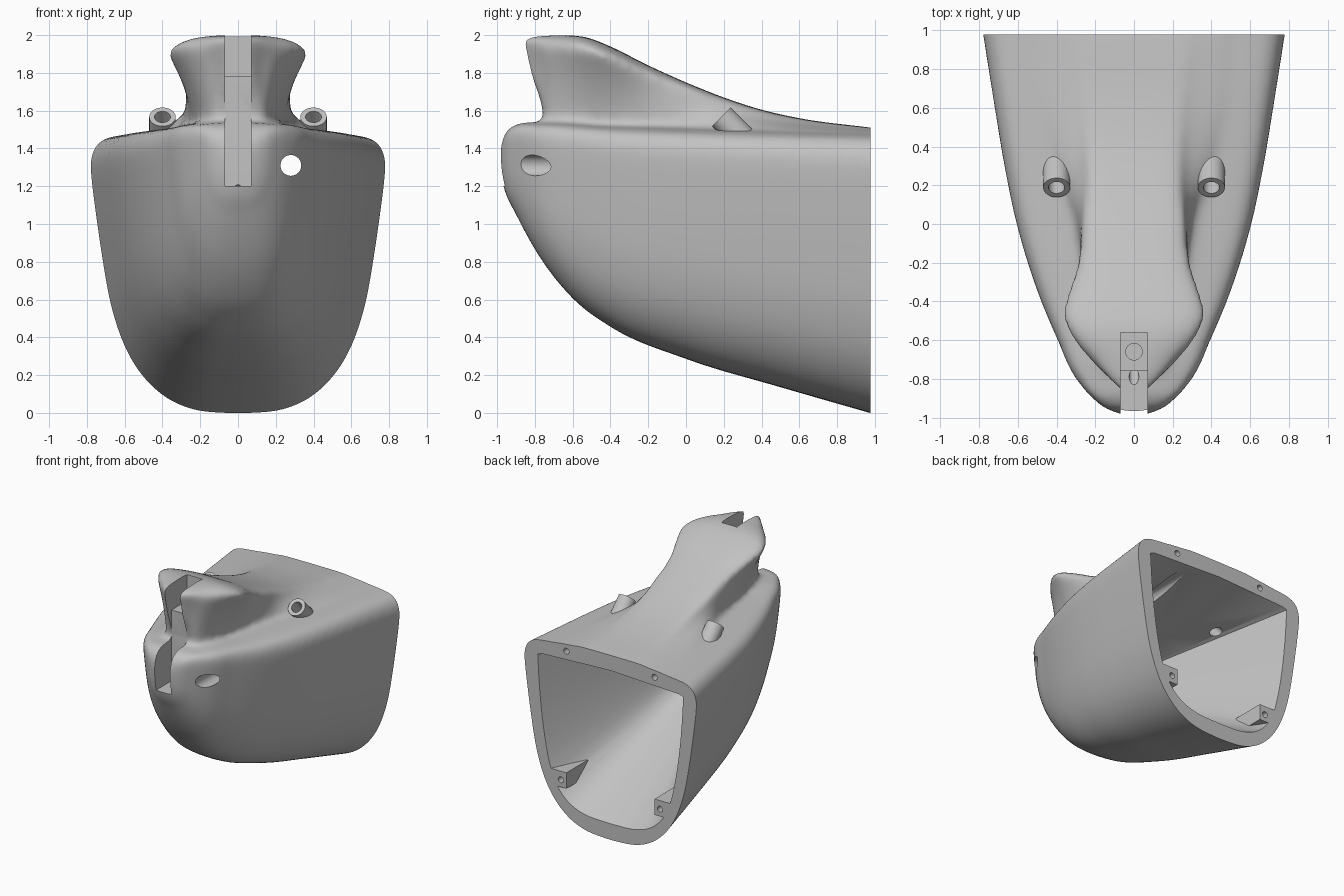
import bpy, bmesh, math
from mathutils import Vector, Matrix

if "Cube" in bpy.data.objects:
    bpy.data.objects.remove(bpy.data.objects["Cube"])

grey = bpy.data.materials.new("plain grey")
grey.use_nodes = True
COLOUR = (0.54, 0.54, 0.54, 1)
grey.diffuse_color = COLOUR
grey.node_tree.nodes["Principled BSDF"].inputs["Base Color"].default_value = COLOUR


def curve(keys, t):
    """Smooth interpolation through (t, value) keys."""
    gaps = [b[0] - a[0] for a, b in zip(keys, keys[1:])]
    slopes = [(b[1] - a[1]) / g for a, b, g in zip(keys, keys[1:], gaps)]
    if t <= keys[0][0]:
        return keys[0][1]
    if t >= keys[-1][0]:
        return keys[-1][1] + slopes[-1] * (t - keys[-1][0])
    tangents = [slopes[0]]
    for i in range(1, len(slopes)):
        tangents.append((gaps[i] * slopes[i - 1] + gaps[i - 1] * slopes[i])
                        / (gaps[i] + gaps[i - 1]))
    tangents.append(slopes[-1])
    i = next(i for i in range(len(gaps)) if t <= keys[i + 1][0])
    s = (t - keys[i][0]) / gaps[i]
    blend = s * s * (3 - 2 * s)
    bend = gaps[i] * s * (1 - s) * (tangents[i] * (1 - s) - tangents[i + 1] * s)
    return keys[i][1] * (1 - blend) + keys[i + 1][1] * blend + bend


def smooth_path(points):
    """Refine a 2D point list to a smooth line."""
    xs, zs = (list(enumerate(axis)) for axis in zip(*points))
    return [(curve(xs, i / 3), curve(zs, i / 3)) for i in range(3 * len(points) - 2)]


def finish(name, bm):
    bmesh.ops.recalc_face_normals(bm, faces=bm.faces)
    mesh = bpy.data.meshes.new(name)
    bm.to_mesh(mesh)
    bm.free()
    mesh.materials.append(grey)
    ob = bpy.data.objects.new(name, mesh)
    bpy.context.collection.objects.link(ob)
    return ob


def loft(name, stations, section):
    """Skin mirrored half sections (bottom centre to top centre) along y."""
    bm = bmesh.new()
    rings = []
    for y in stations:
        half = section(y)
        ring = half + [(-x, z) for x, z in half[-2:0:-1]]
        rings.append([bm.verts.new((x, y, z)) for x, z in ring])
    for a, b in zip(rings, rings[1:]):
        for i in range(len(a)):
            j = (i + 1) % len(a)
            bm.faces.new((a[i], a[j], b[j], b[i]))
    bm.faces.new(rings[0])
    bm.faces.new(rings[-1])
    return finish(name, bm)


def box(name, low, high):
    bm = bmesh.new()
    low, high = Vector(low), Vector(high)
    bmesh.ops.create_cube(bm, size=1, matrix=Matrix.Translation((low + high) / 2)
                          @ Matrix.Diagonal((*(high - low), 1)))
    return finish(name, bm)


def rod(name, start, end, radius):
    bm = bmesh.new()
    start, end = Vector(start), Vector(end)
    axis = end - start
    turn = axis.to_track_quat('Z', 'Y').to_matrix().to_4x4()
    bmesh.ops.create_cone(bm, cap_ends=True, segments=32, radius1=radius, radius2=radius,
                          depth=axis.length, matrix=Matrix.Translation((start + end) / 2) @ turn)
    return finish(name, bm)


def apply(ob, kind, **settings):
    mod = ob.modifiers.new(kind, kind)
    for key, value in settings.items():
        setattr(mod, key, value)
    bpy.context.view_layer.objects.active = ob
    bpy.ops.object.modifier_apply(modifier=mod.name)


def combine(ob, other, operation):
    apply(ob, 'BOOLEAN', object=other, operation=operation, solver='EXACT')
    bpy.data.objects.remove(other)


# Hull curves along y
WIDTH = [(-.99, .05), (-.96, .135), (-.9, .215), (-.8, .3), (-.6, .395), (-.4, .48),
         (-.2, .55), (0, .607), (.3, .67), (.6, .72), (.98, .78)]
KEEL = [(-.99, 1.29), (-.965, 1.19), (-.9, 1.05), (-.8, .865), (-.6, .605), (-.4, .455),
        (0, .285), (.5, .135), (.98, -.003)]
DECK = [(-.99, 1.4), (-.96, 1.48), (-.91, 1.525), (-.8, 1.54), (-.4, 1.53), (.98, 1.505)]
HULL = smooth_path([(0, 0), (.25, .008), (.42, .036), (.55, .08), (.66, .14), (.75, .215),
                    (.82, .305), (.875, .41), (.925, .56), (.972, .73), (1, .86), (.988, .915),
                    (.935, .955), (.83, .974), (.55, .987), (.28, .996), (0, 1)])


def hull_section(y):
    w, low, high = curve(WIDTH, y), curve(KEEL, y), curve(DECK, y)
    return [(w * x, low + (high - low) * z) for x, z in HULL]


# Crest curves along y
CREST_TOP = [(-.875, 1.99), (-.7, 2), (-.53, 1.99), (-.4, 1.94), (-.2, 1.84), (0, 1.75),
             (.2, 1.67), (.4, 1.605), (.6, 1.56), (.98, 1.51)]
CREST_BASE = [(-.875, 1.94), (-.85, 1.86), (-.825, 1.785), (-.79, 1.705), (-.77, 1.65),
              (-.755, 1.58), (-.735, 1.4), (-.72, 1.4), (-.6, 1.4), (-.1, 1.42), (.2, 1.47),
              (.5, 1.48), (1, 1.48)]
CREST_WIDTH = [(-.875, .06), (-.8, .135), (-.7, .23), (-.6, .315), (-.47, .37), (-.35, .345),
               (-.23, .3), (-.13, .28), (0, .27), (.2, .25), (.5, .25), (1, .3)]
NECK = [(-.875, .04), (-.7, .15), (-.5, .2), (-.13, .27), (0, .3), (.2, .38), (.5, .46), (1, .5)]


def crest_section(y):
    w, n = curve(CREST_WIDTH, y), curve(NECK, y)
    low, high = curve(CREST_BASE, y), curve(CREST_TOP, y)
    half = [(0, low), (n / 2, low)]
    for i in range(13):
        t = i / 12
        flare = t * t * (3 - 2 * t) if n > w else t * t
        half.append((n + (w - n) * flare, low + (high - low) * (.02 + .86 * t)))
    for i in range(1, 6):
        a = i / 6 * math.pi / 2
        half.append((w * math.cos(a) ** .6, high - (high - low) * .12 * (1 - math.sin(a))))
    return half + [(0, high)]


# Hollow interior tapering from the rim towards a point near the nose
RIM = smooth_path([(0, .13), (.2, .138), (.35, .185), (.46, .28), (.53, .41), (.58, .6),
                   (.62, .85), (.645, 1.1), (.66, 1.345)]) + [(.62, 1.358), (0, 1.385)]
APEX_Y, APEX_Z = -.75, 1.1


def cavity_section(y):
    k = (y - APEX_Y) / (.978 - APEX_Y)
    return [(x * k, APEX_Z + (z - APEX_Z) * k) for x, z in RIM]


# Outer skin: hull and crest blended together
nose = loft("nose_shell", [-.99 + 2.11 * (i / 60) ** 2 for i in range(61)], hull_section)
crest = loft("crest", [-.875 + .0166 * i for i in range(121)], crest_section)
combine(nose, crest, 'UNION')
apply(nose, 'REMESH', mode='VOXEL', voxel_size=.02)
apply(nose, 'SMOOTH', factor=.5, iterations=20)

# Angled tubes on the deck
for side in (-1, 1):
    combine(nose, rod("tube", (side * .4, .188, 1.567), (side * .4, .308, 1.447), .07), 'UNION')

combine(nose, loft("cavity", [-.5, .2, 1.1], cavity_section), 'DIFFERENCE')

# Corner gussets inside the rim
for side in (-1, 1):
    bm = bmesh.new()
    plan = [(.4, 1.02), (.56, 1.02), (.46, .7), (.4, .7)]
    foot = bm.faces.new([bm.verts.new((side * x, y, .31)) for x, y in plan])
    raised = bmesh.ops.extrude_face_region(bm, geom=[foot])["geom"]
    bmesh.ops.translate(bm, vec=(0, 0, .13),
                        verts=[v for v in raised if isinstance(v, bmesh.types.BMVert)])
    combine(nose, finish("gusset", bm), 'UNION')

# Flat back, stepped slot, then all drilled holes
cutters = [box("back_trim", (-2, .978, -1), (2, 2, 3)),
           box("upper_slot", (-.07, -1.2, 1.78), (.07, -.56, 2.3)),
           box("lower_slot", (-.07, -1.2, 1.2), (.07, -.76, 1.9)),
           rod("pin_hole", (0, -.66, 1.6), (0, -.66, 1.9), .043),
           rod("slanted_hole", (0, -.83, 1.232), (0, -.7, 1.128), .025),
           rod("side_hole", (.28, -1.2, 1.31), (.28, .96, 1.31), .055)]
for side in (-1, 1):
    cutters.append(rod("tube_bore", (side * .4, .088, 1.667), (side * .4, .5, 1.255), .042))
    for x, z in ((.4, 1.437), (.45, .37)):
        cutters.append(rod("screw_hole", (side * x, .87, z), (side * x, 1.2, z), .024))
for cutter in cutters:
    combine(nose, cutter, 'DIFFERENCE')

bpy.ops.object.select_all(action='DESELECT')
nose.select_set(True)
bpy.context.view_layer.objects.active = nose
bpy.ops.object.shade_smooth_by_angle(angle=math.radians(32))
